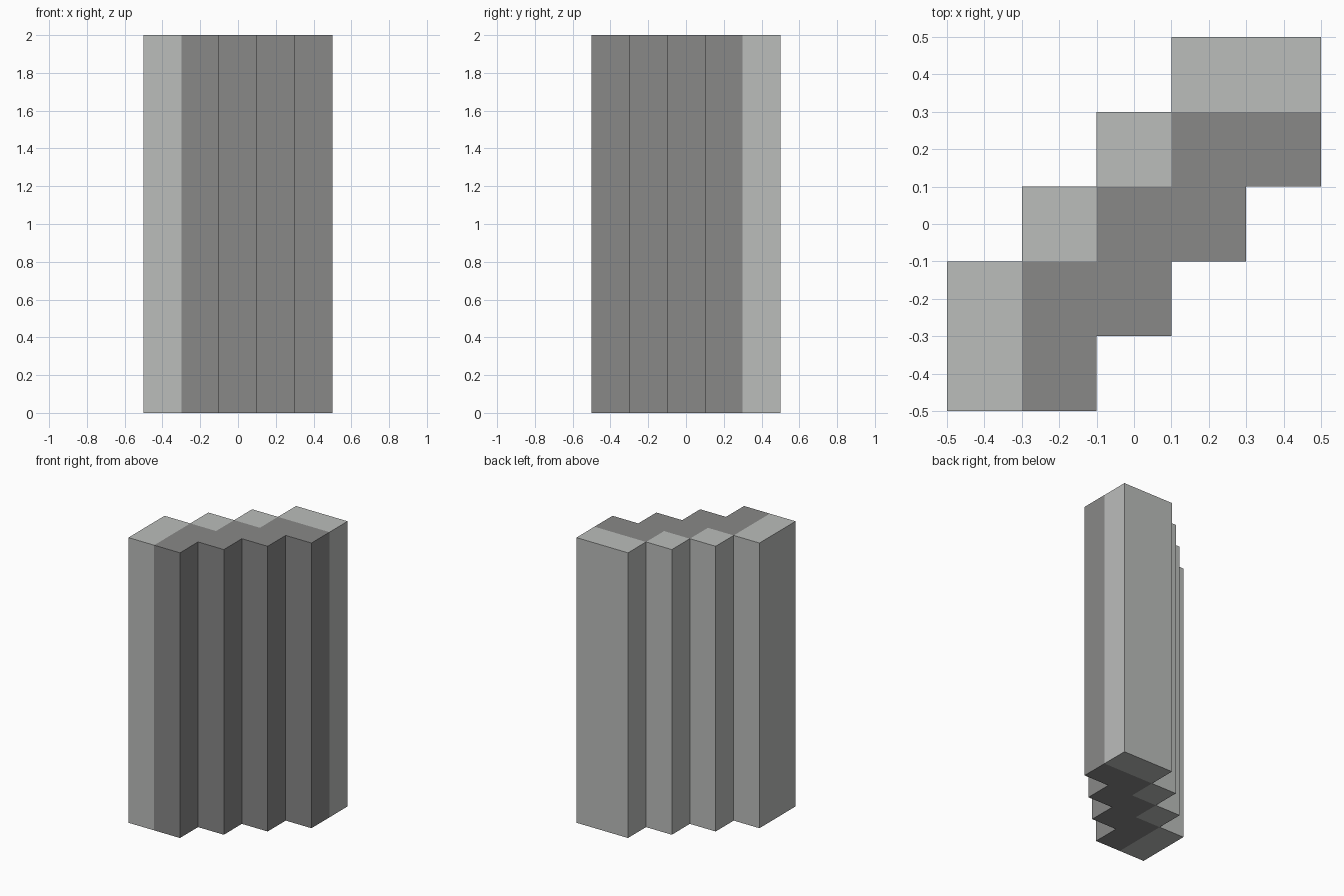
import bpy
import bmesh

cube = bpy.data.objects.get("Cube")
if cube:
    bpy.data.objects.remove(cube, do_unlink=True)


def make_material(name, rgb):
    mat = bpy.data.materials.new(name)
    mat.use_nodes = True
    color = (*rgb, 1.0)
    mat.diffuse_color = color
    mat.node_tree.nodes["Principled BSDF"].inputs["Base Color"].default_value = color
    return mat


CELL, COUNT, HEIGHT = 0.2, 5, 2.0
LIGHT, DARK = 0, 1


def filled(i, j):
    """The diagonal wall covers the cells on and beside the diagonal."""
    return 0 <= i < COUNT and 0 <= j < COUNT and abs(i - j) <= 1


def shade(i, j):
    """Light stone at the back and on both end cells, dark stone at the front."""
    is_end = i == j and i in (0, COUNT - 1)
    return LIGHT if j > i or is_end else DARK


bm = bmesh.new()


def add_face(points, material):
    verts = [bm.verts.new((x * CELL - 0.5, y * CELL - 0.5, z)) for x, y, z in points]
    bm.faces.new(verts).material_index = material


for i in range(COUNT):
    for j in range(COUNT):
        if not filled(i, j):
            continue
        material = shade(i, j)
        corners = [(i, j), (i + 1, j), (i + 1, j + 1), (i, j + 1)]
        # Top and bottom caps
        add_face([(*c, HEIGHT) for c in corners], material)
        add_face([(*c, 0) for c in reversed(corners)], material)
        # Outer walls, only where there is no neighbouring cell
        for k, (di, dj) in enumerate([(0, -1), (1, 0), (0, 1), (-1, 0)]):
            if not filled(i + di, j + dj):
                a, b = corners[k], corners[(k + 1) % 4]
                add_face([(*a, 0), (*b, 0), (*b, HEIGHT), (*a, HEIGHT)], material)

# Weld into one closed shell
bmesh.ops.remove_doubles(bm, verts=bm.verts[:], dist=0.001)
bmesh.ops.recalc_face_normals(bm, faces=bm.faces[:])

mesh = bpy.data.meshes.new("diagonal_wall")
bm.to_mesh(mesh)
bm.free()
mesh.materials.append(make_material("light_stone", (0.497, 0.509, 0.497)))
mesh.materials.append(make_material("dark_stone", (0.246, 0.246, 0.244)))
wall = bpy.data.objects.new("diagonal_wall", mesh)
bpy.context.collection.objects.link(wall)
